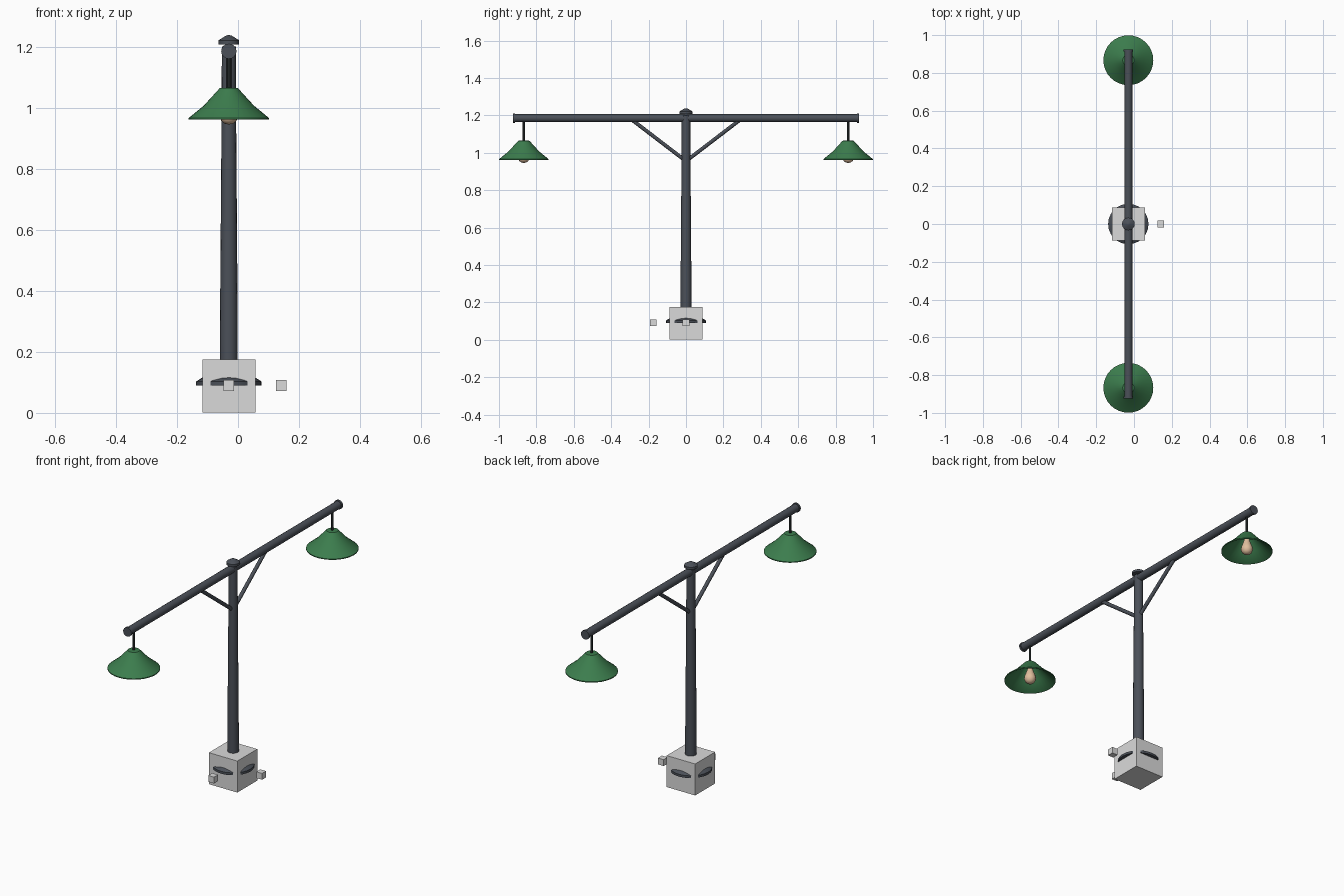
import bpy, bmesh, math
from mathutils import Vector

if "Cube" in bpy.data.objects:
    bpy.data.objects.remove(bpy.data.objects["Cube"], do_unlink=True)

AXIS_X = -0.03


def material(name, rgb):
    mat = bpy.data.materials.new(name)
    mat.use_nodes = True
    color = (*rgb, 1.0)
    mat.diffuse_color = color
    mat.node_tree.nodes["Principled BSDF"].inputs["Base Color"].default_value = color
    return mat


slate = material("slate metal", (0.07, 0.08, 0.098))
green = material("green enamel", (0.045, 0.205, 0.075))
black = material("black rod", (0.014, 0.018, 0.018))
cream = material("cream bulb", (0.75, 0.52, 0.34))
stone = material("pale grey stone", (0.7, 0.7, 0.7))


def add_object(name, bm, mat, smooth=True):
    mesh = bpy.data.meshes.new(name)
    bm.to_mesh(mesh)
    bm.free()
    mesh.materials.append(mat)
    obj = bpy.data.objects.new(name, mesh)
    bpy.context.collection.objects.link(obj)
    if smooth:
        bpy.ops.object.select_all(action="DESELECT")
        obj.select_set(True)
        bpy.context.view_layer.objects.active = obj
        bpy.ops.object.shade_smooth_by_angle(angle=math.radians(35))
    return obj


def lathe(name, profile, mat, sides=16, location=(AXIS_X, 0, 0)):
    """Spin (radius, height) points, listed so the outside faces outward."""
    bm = bmesh.new()
    rings = []
    for r, z in profile:
        if r == 0:
            rings.append([bm.verts.new((0, 0, z))] * sides)
        else:
            angles = [math.tau * i / sides for i in range(sides)]
            rings.append([bm.verts.new((r * math.cos(a), r * math.sin(a), z)) for a in angles])
    for low, high in zip(rings, rings[1:]):
        for i in range(sides):
            j = (i + 1) % sides
            corners = dict.fromkeys((low[i], low[j], high[j], high[i]))
            bm.faces.new(list(corners))
    obj = add_object(name, bm, mat)
    obj.location = location
    return obj


def tube(name, start, end, radius, mat, sides=12):
    start, end = Vector(start), Vector(end)
    length = (end - start).length
    profile = [(0, 0), (radius, 0), (radius, length), (0, length)]
    obj = lathe(name, profile, mat, sides, start)
    obj.rotation_mode = "QUATERNION"
    obj.rotation_quaternion = (end - start).to_track_quat("Z", "Y")
    return obj


def block(name, size, center, mat):
    bm = bmesh.new()
    bmesh.ops.create_cube(bm, size=size)
    obj = add_object(name, bm, mat, smooth=False)
    obj.location = center
    return obj


# Stone block and the two loose cubes beside it
block("base_block", 0.174, (AXIS_X, 0, 0.088), stone)
block("small_cube_left", 0.035, (0.142, 0, 0.09), stone)
block("small_cube_front", 0.035, (AXIS_X, -0.174, 0.09), stone)

# Flange, tapering post and pointed cap
lathe("post_flange", [(0, 0.09), (0.107, 0.09), (0.107, 0.103), (0.085, 0.117),
                      (0.04, 0.128), (0, 0.128)], slate, 24)
lathe("post", [(0, 0.1), (0.029, 0.1), (0.029, 0.3), (0.024, 0.95),
               (0.023, 1.2), (0, 1.2)], slate)
lathe("post_cap", [(0, 1.208), (0.034, 1.208), (0.034, 1.221),
                   (0.008, 1.237), (0, 1.238)], slate)

# Cross arm
ARM_Z = 1.185
tube("cross_arm", (AXIS_X, -0.92, ARM_Z), (AXIS_X, 0.92, ARM_Z), 0.021, slate, 16)

# Everything that repeats on each arm
for side, label in ((-1, "front"), (1, "back")):
    tube(label + "_arm_end", (AXIS_X, side * 0.914, ARM_Z),
         (AXIS_X, side * 0.925, ARM_Z), 0.025, slate, 16)
    tube(label + "_brace", (AXIS_X, 0, 0.955), (AXIS_X, side * 0.285, 1.173), 0.01, slate)

    lamp = (AXIS_X, side * 0.867, 0)
    tube(label + "_hanger", (AXIS_X, lamp[1], 1.05), (AXIS_X, lamp[1], 1.18), 0.006, black)
    # Thin shade: inside surface first, then the outside
    lathe(label + "_shade", [(0, 1.06), (0.026, 1.06), (0.078, 1.003), (0.127, 0.962),
                             (0.132, 0.961), (0.132, 0.966), (0.082, 1.007),
                             (0.03, 1.064), (0, 1.066)], green, 32, lamp)
    # Egg-shaped bulb
    lathe(label + "_bulb", [(0, 0.945), (0.014, 0.948), (0.025, 0.957), (0.031, 0.973),
                            (0.028, 0.99), (0.02, 1.01), (0.014, 1.03), (0.012, 1.06),
                            (0, 1.06)], cream, 16, lamp)
